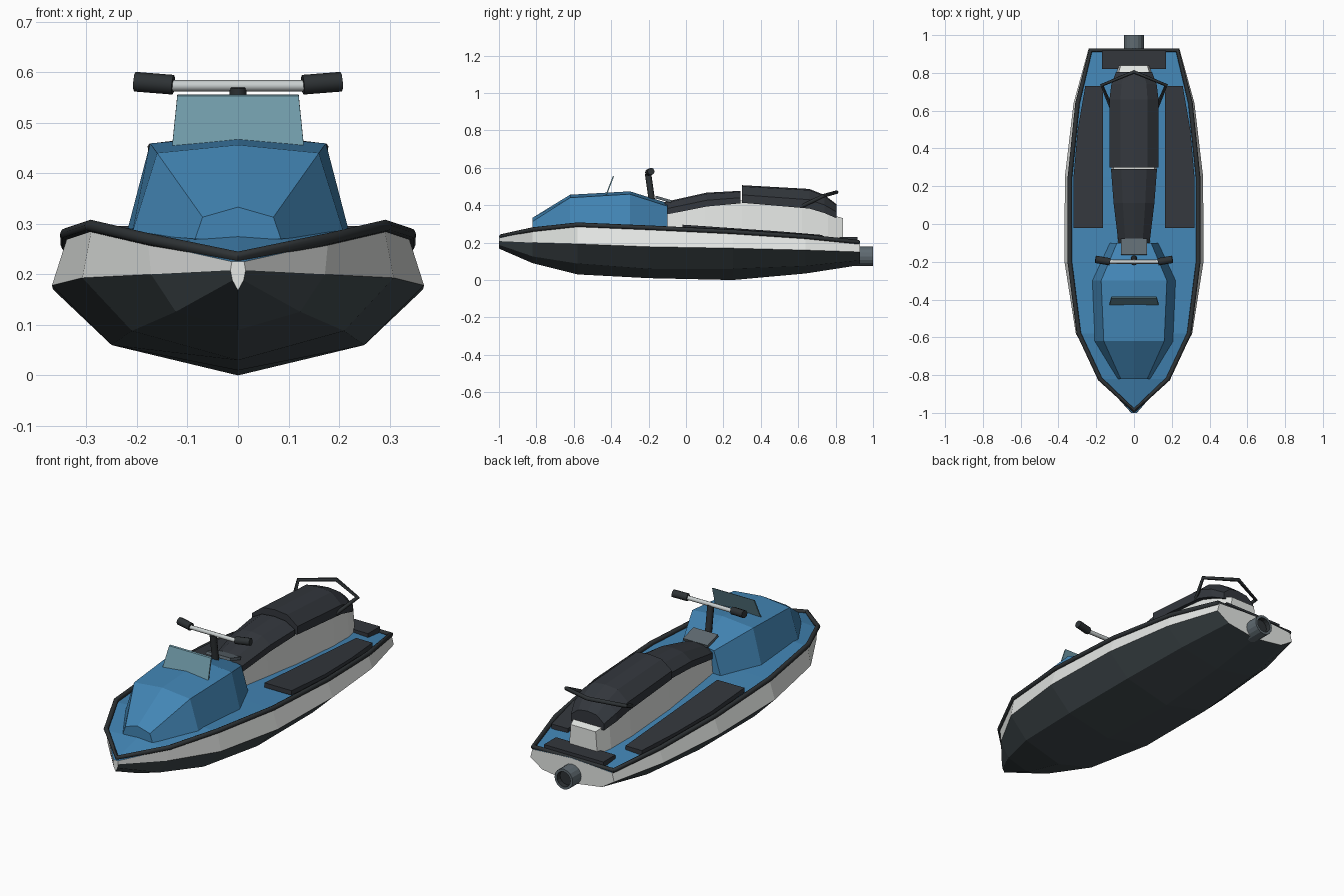
import bpy, bmesh
from math import pi, radians
from mathutils import Vector

cube = bpy.data.objects.get("Cube")
if cube:
    bpy.data.objects.remove(cube, do_unlink=True)


def material(name, *rgb):
    m = bpy.data.materials.new(name)
    m.use_nodes = True
    color = (*rgb, 1)
    m.diffuse_color = color
    m.node_tree.nodes["Principled BSDF"].inputs["Base Color"].default_value = color
    return m


BLUE = material("blue_paint", .055, .235, .46)
WHITE = material("white_paint", .78, .8, .78)
HULL = material("hull_charcoal", .052, .068, .075)
RUBBER = material("black_rubber", .027, .032, .035)
VINYL = material("seat_vinyl", .033, .038, .046)
STEEL = material("slate_metal", .115, .145, .165)
SILVER = material("silver_metal", .58, .62, .62)
GLASS = material("tinted_glass", .16, .32, .385)


def add_mesh(name, bm, mats):
    bmesh.ops.recalc_face_normals(bm, faces=bm.faces)
    mesh = bpy.data.meshes.new(name)
    bm.to_mesh(mesh)
    bm.free()
    for m in mats:
        mesh.materials.append(m)
    ob = bpy.data.objects.new(name, mesh)
    bpy.context.collection.objects.link(ob)
    return ob


def loft(name, stations, mats, bands=None, cap=0):
    """Skin mirrored half sections (y, [(x, z) from top centre to bottom centre])."""
    bm = bmesh.new()
    rings = []
    for y, half in stations:
        pts = half + [(-x, z) for x, z in half[-2:0:-1]]
        rings.append([bm.verts.new((x, y, z)) for x, z in pts])
    n = len(rings[0])
    for a, b in zip(rings, rings[1:]):
        for i in range(n):
            j = (i + 1) % n
            f = bm.faces.new((a[i], a[j], b[j], b[i]))
            f.material_index = bands[min(i, n - 1 - i)] if bands else 0
    for r in (rings[0], rings[-1]):
        bm.faces.new(r).material_index = cap
    return add_mesh(name, bm, mats)


def prism(name, outline, mat, offset):
    """Extrude a 3D outline by an offset vector."""
    bm = bmesh.new()
    a = [bm.verts.new(p) for p in outline]
    b = [bm.verts.new(Vector(p) + Vector(offset)) for p in outline]
    bm.faces.new(a)
    bm.faces.new(b)
    for i in range(len(a)):
        j = (i + 1) % len(a)
        bm.faces.new((a[i], a[j], b[j], b[i]))
    return add_mesh(name, bm, [mat])


def tube(name, points, radius, mat, closed=False):
    curve = bpy.data.curves.new(name, "CURVE")
    curve.dimensions = "3D"
    curve.bevel_depth = radius
    curve.bevel_resolution = 2
    curve.use_fill_caps = not closed
    s = curve.splines.new("POLY")
    s.points.add(len(points) - 1)
    for p, co in zip(s.points, points):
        p.co = (*co, 1)
    s.use_cyclic_u = closed
    curve.materials.append(mat)
    ob = bpy.data.objects.new(name, curve)
    bpy.context.collection.objects.link(ob)
    bpy.ops.object.select_all(action="DESELECT")
    ob.select_set(True)
    bpy.context.view_layer.objects.active = ob
    bpy.ops.object.convert(target="MESH")
    bpy.ops.object.shade_smooth_by_angle(angle=radians(50))
    return ob


# Hull: y, gunwale, widest line, chine, keel height
HULL_LINES = [
    (-1, (.012, .225), (.015, .208), (.011, .188), .168),
    (-.82, (.178, .262), (.172, .20), (.123, .126), .09),
    (-.58, (.29, .288), (.308, .193), (.21, .088), .03),
    (-.2, (.338, .272), (.368, .178), (.25, .06), .01),
    (.25, (.337, .25), (.366, .17), (.25, .06), 0),
    (.64, (.297, .224), (.32, .16), (.225, .075), .035),
    (.93, (.228, .195), (.24, .15), (.17, .105), .08)]
loft("hull", [(y, [(0, g[1] + .014 * min(1, g[0] * 5)), g, w, c, (0, k)])
              for y, g, w, c, k in HULL_LINES],
     [BLUE, WHITE, HULL], bands=[0, 1, 2, 2], cap=1)

# Rubber bumper around the gunwale
side = [(g[0] + .002, y if y < .9 else .92, g[1] + .008) for y, g, *_ in HULL_LINES[1:]]
rim = [(0, -.988, .233)] + side + [(-x, y, z) for x, y, z in reversed(side)]
tube("gunwale_bumper", rim, .012, RUBBER, closed=True)

# Front hood: y, centre top, shoulder, base
HOOD = [(-.82, .333, (.07, .313), (.085, .27)),
        (-.62, .456, (.16, .44), (.21, .28)),
        (-.3, .474, (.174, .459), (.222, .275)),
        (-.1, .412, (.09, .395), (.132, .26))]
loft("hood", [(y, [(0, t), s, b, (0, b[1])]) for y, t, s, b in HOOD], [BLUE])

# Windshield
prism("windshield", [(-.13, -.43, .455), (.13, -.43, .455),
                     (.12, -.392, .553), (-.12, -.392, .553)], GLASS, (0, .008, .003))

# Console plate behind the hood
prism("console", [(-.07, -.165, .437), (.07, -.165, .437),
                  (.07, -.08, .412), (-.07, -.08, .412)], STEEL, (0, .004, .014))

# Seat pedestal: y, half width, top, bottom
PEDESTAL = [(-.12, .085, .365, .24), (.1, .105, .405, .24), (.3, .122, .425, .23),
            (.62, .122, .40, .21), (.76, .105, .355, .20), (.84, .083, .33, .19)]
loft("seat_pedestal", [(y, [(0, t), (w - .012, t), (w, b), (0, b)])
                       for y, w, t, b in PEDESTAL], [WHITE])


# Seat cushions: y, half width, top, bottom
def cushion(name, rows):
    loft(name, [(y, [(0, t), (w * .55, t - .007), (w, b + .45 * (t - b)), (w, b), (0, b)])
                for y, w, t, b in rows], [VINYL])


cushion("front_seat", [(-.16, .068, .405, .34), (-.08, .085, .425, .355),
                       (.11, .108, .467, .393), (.292, .122, .477, .41)])
cushion("rear_seat", [(.3, .13, .507, .413), (.66, .13, .487, .382),
                      (.74, .12, .455, .358), (.805, .095, .405, .33)])

# Grab rail behind the seat
rail = [(.122, .62, .395), (.17, .735, .45)]
tube("grab_rail", rail + [(0, .805, .47)] + [(-x, y, z) for x, y, z in reversed(rail)],
     .01, RUBBER)

# Footwell mats and stern mat
for sx, label in ((1, "left"), (-1, "right")):
    prism(label + "_foot_mat", [(sx * .165, -.02, .272), (sx * .32, -.02, .272),
                                (sx * .32, .25, .252), (sx * .298, .5, .236),
                                (sx * .258, .73, .217), (sx * .165, .73, .217)],
          VINYL, (0, 0, .024))
prism("stern_mat", [(-.17, .82, .2), (.17, .82, .2), (.17, .918, .2), (-.17, .918, .2)],
      VINYL, (0, 0, .03))

# Steering post, handlebar and grips
tube("steering_post", [(0, -.18, .41), (0, -.203, .57)], .017, RUBBER)
tube("handlebar", [(-.14, -.2, .573), (.14, -.2, .573)], .011, SILVER)
for sx, label in ((1, "left"), (-1, "right")):
    tube(label + "_grip", [(sx * .128, -.2, .575), (sx * .204, -.187, .581)], .0195, RUBBER)

# Jet nozzle: outlet pipe with a dark recessed bore
bm = bmesh.new()
bmesh.ops.create_circle(bm, cap_ends=True, segments=16, radius=.052)
pipe = bmesh.ops.extrude_face_region(bm, geom=bm.faces[:])["geom"]
bmesh.ops.translate(bm, vec=(0, 0, .15),
                    verts=[v for v in pipe if isinstance(v, bmesh.types.BMVert)])
outlet = [f for f in pipe if isinstance(f, bmesh.types.BMFace)]
bmesh.ops.inset_region(bm, faces=outlet, thickness=.013)
walls = bmesh.ops.inset_region(bm, faces=outlet, thickness=.001, depth=-.025)["faces"]
for f in outlet + walls:
    f.material_index = 1
nozzle = add_mesh("jet_nozzle", bm, [STEEL, RUBBER])
nozzle.rotation_euler.x = -pi / 2
nozzle.location = (0, .85, .127)
